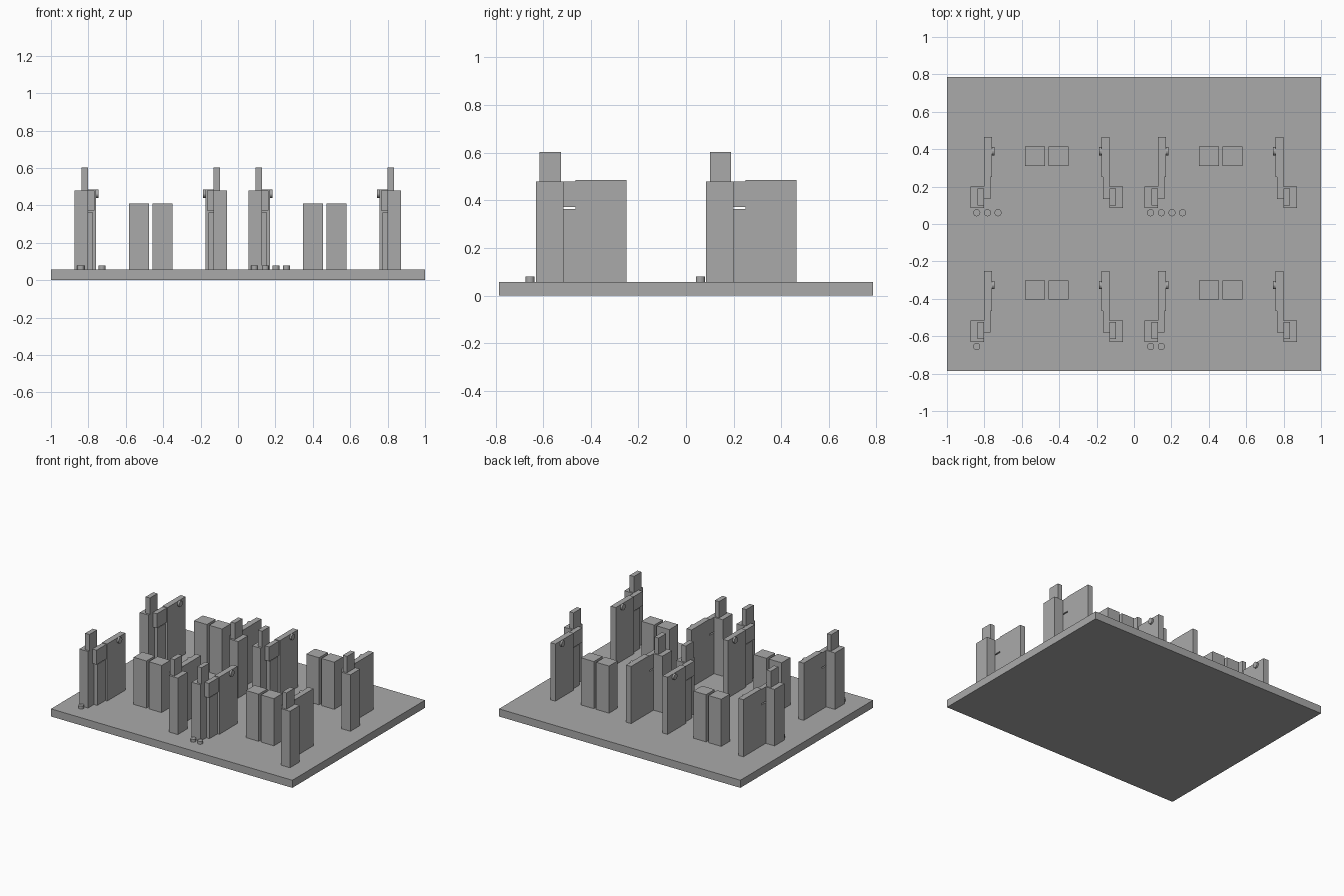
import bpy
import bmesh
from mathutils import Matrix

cube = bpy.data.objects.get("Cube")
if cube:
    bpy.data.objects.remove(cube, do_unlink=True)

grey = bpy.data.materials.new("plain grey")
grey.use_nodes = True
colour = (0.4, 0.4, 0.4, 1)
grey.diffuse_color = colour
grey.node_tree.nodes["Principled BSDF"].inputs["Base Color"].default_value = colour

BASE_TOP = 0.057
ROW_PITCH = 0.715
COLUMNS = (-0.466, 0.464)


def finish(name, bm):
    mesh = bpy.data.meshes.new(name)
    bmesh.ops.recalc_face_normals(bm, faces=bm.faces)
    bm.to_mesh(mesh)
    bm.free()
    mesh.materials.append(grey)
    obj = bpy.data.objects.new(name, mesh)
    bpy.context.collection.objects.link(obj)
    return obj


def box(name, x, y, z):
    bm = bmesh.new()
    bmesh.ops.create_cube(bm, size=1)
    for v in bm.verts:
        for axis, (low, high) in enumerate((x, y, z)):
            v.co[axis] = high if v.co[axis] > 0 else low
    return finish(name, bm)


def disc(name, centre, radius, depth, turn=Matrix()):
    bm = bmesh.new()
    bmesh.ops.create_cone(bm, cap_ends=True, segments=20, radius1=radius,
                          radius2=radius, depth=depth,
                          matrix=Matrix.Translation(centre) @ turn)
    return finish(name, bm)


def stand(prefix, cx, dy, side):
    """One upright: post, tower, linking bars, panel and its knob."""
    def part(name, near, far, y0, y1, z0, z1):
        x = sorted((cx + side * near, cx + side * far))
        box(prefix + name, x, (y0 + dy, y1 + dy), (z0, z1))

    part("post", 0.335, 0.408, -0.63, -0.515, BASE_TOP, 0.48)
    part("tower", 0.335, 0.37, -0.615, -0.525, 0.48, 0.602)
    part("upper_link", 0.3, 0.335, -0.58, -0.465, 0.372, 0.48)
    part("lower_link", 0.308, 0.335, -0.56, -0.465, BASE_TOP, 0.363)
    part("panel", 0.293, 0.335, -0.465, -0.25, BASE_TOP, 0.485)
    disc(prefix + "knob", (cx + side * 0.287, dy - 0.326, 0.462), 0.022, 0.014,
         Matrix.Rotation(1.5708, 4, 'Y'))


# Base plate
box("base_plate", (-1, 1), (-0.785, 0.785), (0, BASE_TOP))

# Four stations, each with one more marker peg than the last
for row, row_name in enumerate(("front", "back")):
    dy = row * ROW_PITCH
    for col, cx in enumerate(COLUMNS):
        prefix = f"{row_name}_{('right', 'left')[col]}_"
        for side, side_name in ((-1, "outer_a_"), (1, "outer_b_")):
            stand(prefix + side_name, cx, dy, side)
            x = sorted((cx + side * 0.01, cx + side * 0.116))
            box(prefix + side_name + "block", x, (dy - 0.404, dy - 0.301),
                (BASE_TOP, 0.41))
        for i in range(row * 2 + col + 1):
            disc(prefix + f"peg_{i + 1}",
                 (cx - 0.375 + i * 0.057, dy - 0.655, 0.068), 0.019, 0.022)
